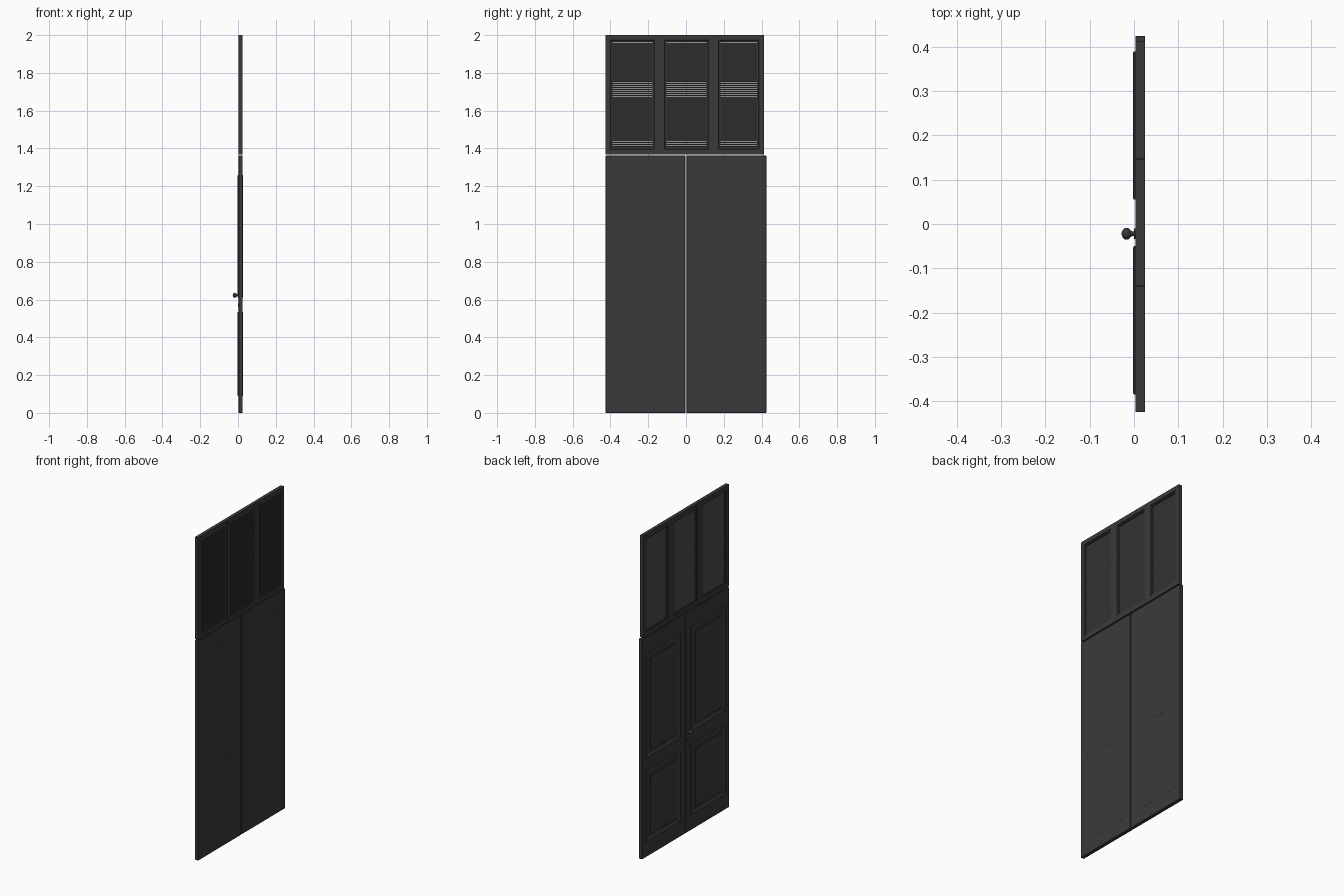
import bpy, bmesh, math
from mathutils import Vector, Matrix

cube = bpy.data.objects.get("Cube")
if cube:
    bpy.data.objects.remove(cube, do_unlink=True)

paint = bpy.data.materials.new("charcoal_paint")
paint.use_nodes = True
colour = (0.042, 0.042, 0.042, 1)
paint.diffuse_color = colour
paint.node_tree.nodes["Principled BSDF"].inputs["Base Color"].default_value = colour

BACK, FRONT = 0.003, 0.025      # slab faces along x
DOOR_TOP = 1.362


def finish(name, bm):
    bmesh.ops.recalc_face_normals(bm, faces=bm.faces)
    mesh = bpy.data.meshes.new(name)
    bm.to_mesh(mesh)
    bm.free()
    mesh.materials.append(paint)
    obj = bpy.data.objects.new(name, mesh)
    bpy.context.collection.objects.link(obj)
    return obj


def box(name, x0, x1, y0, y1, z0, z1):
    bm = bmesh.new()
    size = Matrix.Diagonal((x1 - x0, y1 - y0, z1 - z0, 1))
    centre = Matrix.Translation(((x0 + x1) / 2, (y0 + y1) / 2, (z0 + z1) / 2))
    bmesh.ops.create_cube(bm, size=1, matrix=centre @ size)
    return finish(name, bm)


def moulding(name, y0, y1, z0, z1, profile, closed=False):
    """Concentric rectangles from (inset, x) pairs: capped panel or closed frame."""
    bm = bmesh.new()
    rings = []
    for i, x in profile:
        corners = ((y0 + i, z0 + i), (y1 - i, z0 + i), (y1 - i, z1 - i), (y0 + i, z1 - i))
        rings.append([bm.verts.new((x, y, z)) for y, z in corners])
    pairs = list(zip(rings, rings[1:]))
    if closed:
        pairs.append((rings[-1], rings[0]))
    else:
        bm.faces.new(rings[0])
        bm.faces.new(rings[-1])
    for a, b in pairs:
        for k in range(4):
            n = (k + 1) % 4
            bm.faces.new((a[k], a[n], b[n], b[k]))
    return finish(name, bm)


def lathe(name, y, z, profile):
    """Turn an (x, radius) profile around an axis along x."""
    bm = bmesh.new()
    pts = [bm.verts.new((x, y + r, z)) for x, r in profile]
    edges = [bm.edges.new(p) for p in zip(pts, pts[1:])]
    bmesh.ops.spin(bm, geom=pts + edges, cent=Vector((0, y, z)), axis=(1, 0, 0),
                   angle=math.tau, steps=24)
    bmesh.ops.remove_doubles(bm, verts=bm.verts, dist=0.00005)
    obj = finish(name, bm)
    for p in obj.data.polygons:
        p.use_smooth = True
    return obj


# Double doors with raised panels on the back and faint ones on the front
raised = [(0, BACK + 0.001), (0, 0.0), (0.003, -0.002), (0.014, -0.002), (0.02, 0.0015),
          (0.038, 0.0015), (0.041, -0.001), (0.048, -0.001), (0.066, 0.001), (0.07, -0.001)]
faint = [(0, FRONT - 0.001), (0, FRONT + 0.0003), (0.002, FRONT + 0.0003)]
for side, y0, y1, p0, p1 in (("right", -0.425, -0.0025, -0.385, -0.05),
                             ("left", 0.0025, 0.425, 0.055, 0.39)):
    leaf = box(side + "_door", BACK, FRONT, y0, y1, 0, DOOR_TOP)
    bevel = leaf.modifiers.new("soft_edge", 'BEVEL')
    bevel.width = 0.0015
    bevel.segments = 1
    for level, z0, z1 in (("lower", 0.09, 0.535), ("upper", 0.61, 1.26)):
        moulding(f"{side}_{level}_raised_panel", p0, p1, z0, z1, raised)
        moulding(f"{side}_{level}_front_panel", p0, p1, z0, z1, faint)

# Louvred transom of three framed bays
frame = [(0, BACK), (0, FRONT), (0.026, FRONT), (0.029, 0.021), (0.036, 0.021),
         (0.036, 0.007), (0.029, 0.007), (0.026, BACK)]
PITCH, RISE, THICK, LEAN = 0.0105, 0.0098, 0.006, 0.004
for bay, y0, y1 in (("right", -0.425, -0.1415), ("middle", -0.1405, 0.1455),
                    ("left", 0.1465, 0.413)):
    moulding(bay + "_transom_frame", y0, y1, 1.368, 2.0, frame, closed=True)
    bm = bmesh.new()
    z = 1.404
    while z + RISE < 1.966:
        section = ((0.009, z), (0.009 + THICK, z),
                   (0.009 + THICK + LEAN, z + RISE), (0.009 + LEAN, z + RISE))
        ends = [[bm.verts.new((x, y, h)) for x, h in section] for y in (y0 + 0.034, y1 - 0.034)]
        bm.faces.new(ends[0])
        bm.faces.new(ends[1])
        for k in range(4):
            n = (k + 1) % 4
            bm.faces.new((ends[0][k], ends[0][n], ends[1][n], ends[1][k]))
        z += PITCH
    finish(bay + "_louvre_slats", bm)

# Knob with its rosette, and the keyhole cover below
ball = [(-0.017 - 0.011 * math.cos(math.pi * t / 10), 0.0135 * math.sin(math.pi * t / 10))
        for t in range(9)]
lathe("door_knob", -0.022, 0.623, ball + [(-0.004, 0.005), (0.0, 0.006), (0.0, 0.012),
                                          (0.004, 0.012)])
lathe("keyhole_cover", -0.022, 0.57, [(0.0, 0), (0.0, 0.008), (0.002, 0.01), (0.004, 0.01)])
